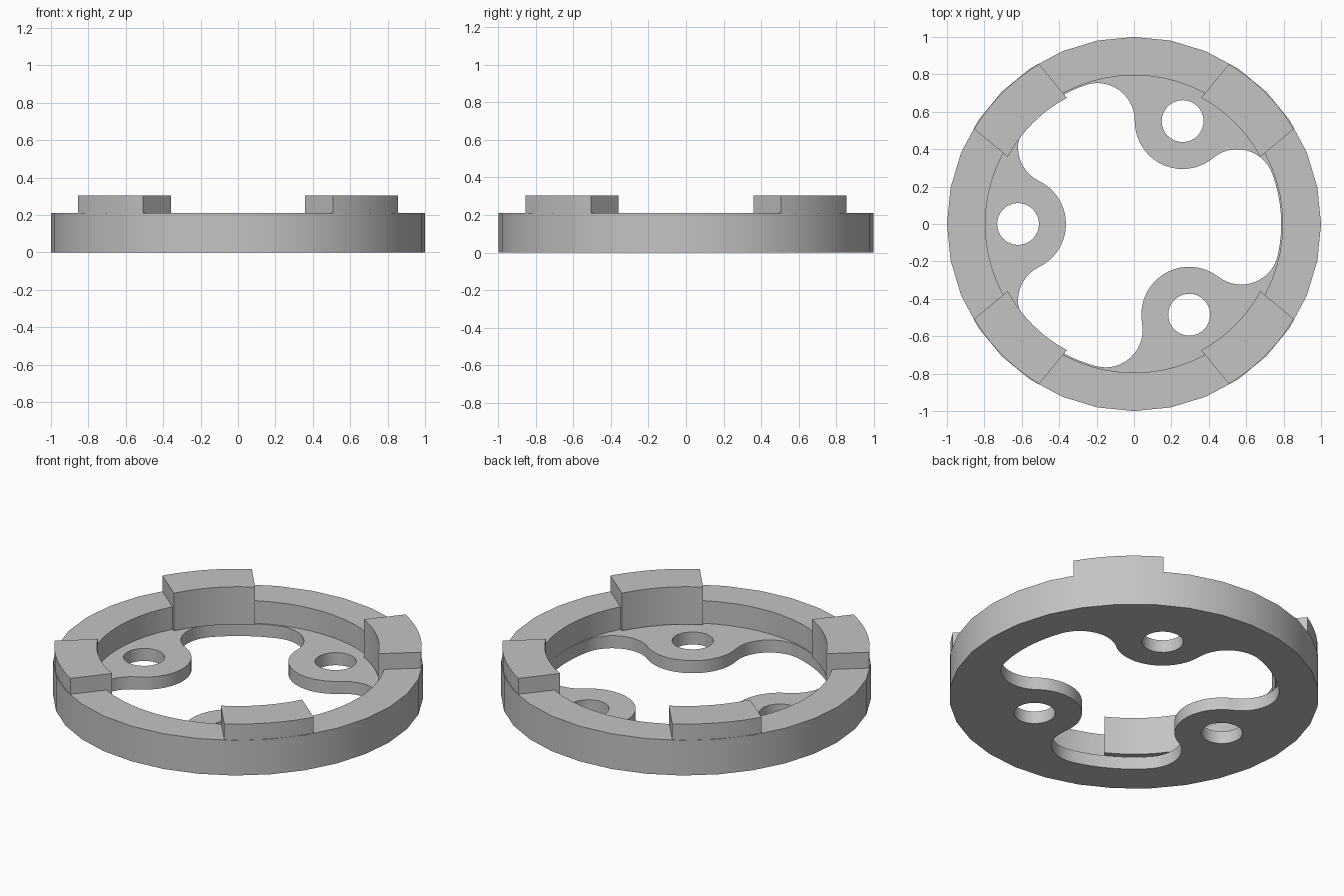
import bpy, bmesh
from math import sin, cos, atan2, acos, hypot, radians, tau

cube = bpy.data.objects.get("Cube")
if cube:
    bpy.data.objects.remove(cube, do_unlink=True)

grey = bpy.data.materials.new("plain grey")
grey.use_nodes = True
grey.diffuse_color = (0.55, 0.55, 0.55, 1)
grey.node_tree.nodes["Principled BSDF"].inputs["Base Color"].default_value = (0.55, 0.55, 0.55, 1)


def arc(c, r, a0, a1, n, ccw=True):
    """Points on an arc from a0 towards a1, leaving out the end point."""
    sweep = (a1 - a0) % tau if ccw else -((a0 - a1) % tau)
    return [(c[0] + r * cos(a0 + sweep * i / n), c[1] + r * sin(a0 + sweep * i / n))
            for i in range(n)]


def circle(c, r, n):
    return [(c[0] + r * cos(tau * i / n), c[1] + r * sin(tau * i / n)) for i in range(n)]


def slab(name, loops, z0, z1):
    """Extrude flat loops (inner loops become holes) between two heights."""
    curve = bpy.data.curves.new(name, "CURVE")
    curve.dimensions = "2D"
    curve.fill_mode = "BOTH"
    curve.extrude = (z1 - z0) / 2
    for loop in loops:
        spline = curve.splines.new("POLY")
        spline.points.add(len(loop) - 1)
        for point, (x, y) in zip(spline.points, loop):
            point.co = (x, y, 0, 1)
        spline.use_cyclic_u = True
    temp = bpy.data.objects.new(name + " outline", curve)
    bpy.context.collection.objects.link(temp)
    graph = bpy.context.evaluated_depsgraph_get()
    mesh = bpy.data.meshes.new_from_object(temp.evaluated_get(graph))
    bpy.data.objects.remove(temp, do_unlink=True)
    bm = bmesh.new()
    bm.from_mesh(mesh)
    bmesh.ops.remove_doubles(bm, verts=bm.verts, dist=1e-5)
    bmesh.ops.translate(bm, verts=bm.verts, vec=(0, 0, (z0 + z1) / 2))
    bmesh.ops.recalc_face_normals(bm, faces=bm.faces)
    bm.to_mesh(mesh)
    bm.free()
    mesh.materials.clear()
    mesh.materials.append(grey)
    obj = bpy.data.objects.new(name, mesh)
    bpy.context.collection.objects.link(obj)
    return obj


def smooth(obj):
    bpy.ops.object.select_all(action="DESELECT")
    obj.select_set(True)
    bpy.context.view_layer.objects.active = obj
    bpy.ops.object.shade_smooth_by_angle(angle=radians(30))


# Opening outline: ring arc, fillet, lug nose, fillet, for each lug
LUGS = [(0.26, 0.55), (-0.62, 0.0), (0.295, -0.485)]
OPEN_R, LUG_R, FILLET_R, HOLE_R = 0.787, 0.256, 0.2, 0.112
PLATE, RIM, TOP = 0.075, 0.21, 0.305


def fillets(lug):
    d, p = hypot(*lug), OPEN_R - FILLET_R
    spread = acos((d * d + p * p - (LUG_R + FILLET_R) ** 2) / (2 * d * p))
    mid = atan2(lug[1], lug[0])
    return mid - spread, mid + spread


opening = []
for i, lug in enumerate(LUGS):
    a1, a2 = fillets(lug)
    p = OPEN_R - FILLET_R
    f1, f2 = [(p * cos(a), p * sin(a)) for a in (a1, a2)]
    t1, t2 = [atan2(f[1] - lug[1], f[0] - lug[0]) for f in (f1, f2)]
    opening += arc(f1, FILLET_R, a1, t1 + tau / 2, 14)
    opening += arc(lug, LUG_R, t1, t2, 20, ccw=False)
    opening += arc(f2, FILLET_R, t2 + tau / 2, a2, 14)
    opening += arc((0, 0), OPEN_R, a2, fillets(LUGS[(i + 1) % 3])[0], 8)

# Ring body with lugged floor, recessed from above
body = slab("ring_body", [circle((0, 0), 1, 32), opening]
            + [circle(lug, HOLE_R, 32) for lug in LUGS], 0, RIM)
cutter = slab("recess_cutter", [circle((0, 0), 0.795, 64)], PLATE, RIM + 0.2)
cutter.hide_render = True
cut = body.modifiers.new("recess", "BOOLEAN")
cut.operation = "DIFFERENCE"
cut.solver = "EXACT"
cut.object = cutter
bpy.ops.object.select_all(action="DESELECT")
body.select_set(True)
bpy.context.view_layer.objects.active = body
bpy.ops.object.modifier_apply(modifier="recess")
bpy.data.objects.remove(cutter, do_unlink=True)
smooth(body)

# Four raised tabs that run down the inside wall
for k, name in enumerate(["back_left", "back_right", "front_right", "front_left"]):
    mid = radians(45 + 90 * k)
    out, inn = radians(14.3), radians(17)
    outline = arc((0, 0), 0.994, mid - out, mid + out, 10)
    outline += arc((0, 0), 0.994, mid + out, mid + out + 0.01, 1)
    outline += arc((0, 0), 0.764, mid + inn, mid - inn, 10, ccw=False)
    outline += arc((0, 0), 0.764, mid - inn, mid - inn + 0.01, 1)
    smooth(slab(name + "_tab", [outline], PLATE + 0.005, TOP))
